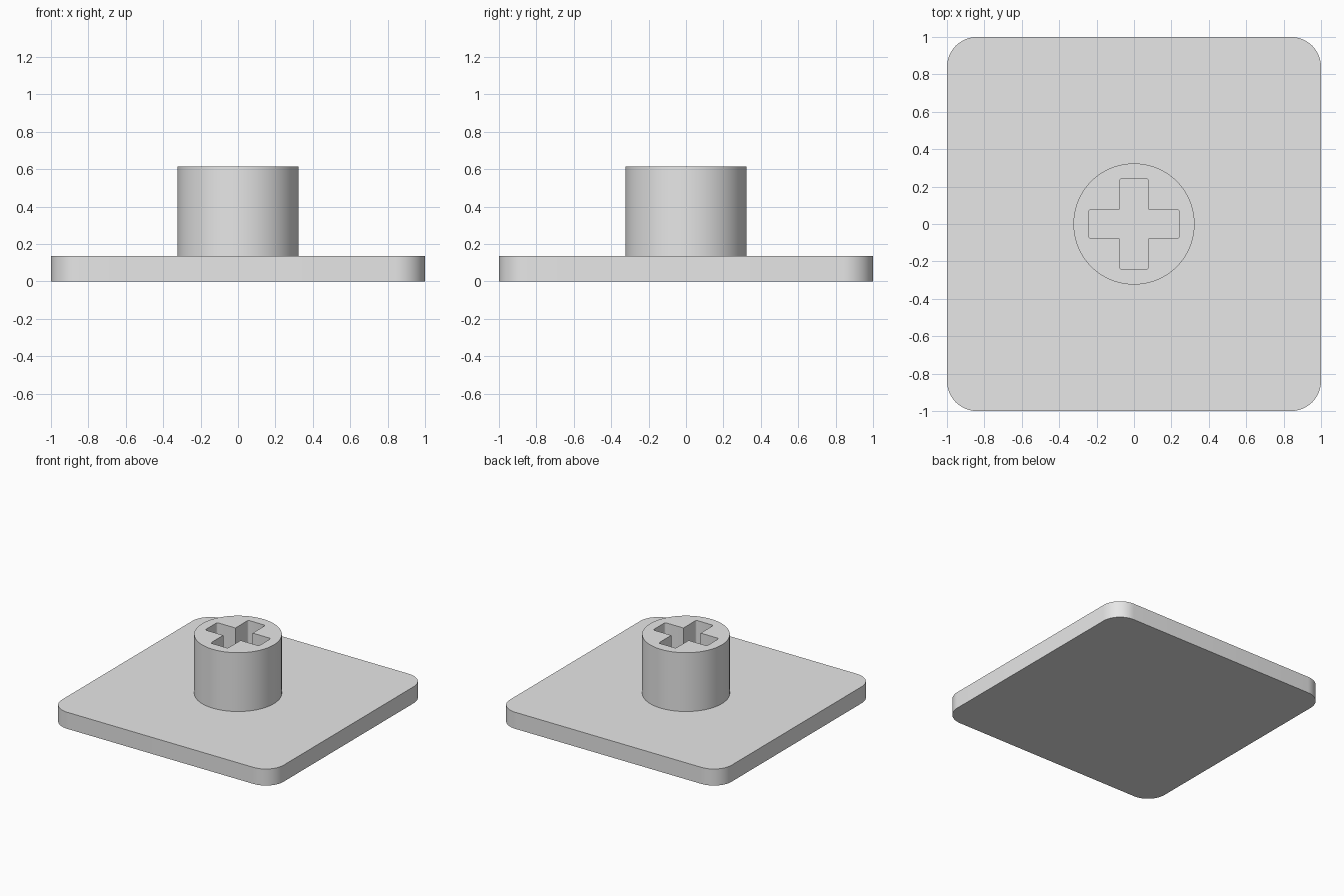
import bpy, bmesh, math
from mathutils import Vector

cube = bpy.data.objects.get("Cube")
if cube:
    bpy.data.objects.remove(cube, do_unlink=True)

PLATE_TOP = 0.135
POST_TOP = 0.615

grey = bpy.data.materials.new("plain_grey")
grey.use_nodes = True
grey.diffuse_color = (0.8, 0.8, 0.8, 1)
grey.node_tree.nodes["Principled BSDF"].inputs["Base Color"].default_value = grey.diffuse_color


def rounded(corners, radius, steps, keep_sharp=()):
    """Outline of right-angled corners, each replaced by an arc."""
    points = []
    for i, corner in enumerate(corners):
        if i in keep_sharp:
            points.append(Vector(corner))
            continue
        p = Vector(corner)
        u = (Vector(corners[i - 1]) - p).normalized()
        v = (Vector(corners[(i + 1) % len(corners)]) - p).normalized()
        centre = p + radius * (u + v)
        for k in range(steps + 1):
            a = math.pi / 2 * k / steps
            points.append(centre - radius * (v * math.cos(a) + u * math.sin(a)))
    return points


def prism(name, outlines, z0, z1):
    """Upright solid from an outer outline and any hole outlines."""
    bm = bmesh.new()
    rims = {z0: [], z1: []}
    for outline in outlines:
        rings = {z: [bm.verts.new((p.x, p.y, z)) for p in outline] for z in (z0, z1)}
        low, high = rings[z0], rings[z1]
        for i in range(len(low)):
            bm.faces.new((low[i - 1], low[i], high[i], high[i - 1]))
            for z, ring in rings.items():
                rims[z].append(bm.edges.get((ring[i - 1], ring[i])))
    for edges in rims.values():
        bmesh.ops.triangle_fill(bm, edges=edges, use_beauty=True, normal=(0, 0, 1))
    bmesh.ops.recalc_face_normals(bm, faces=bm.faces[:])
    mesh = bpy.data.meshes.new(name)
    bm.to_mesh(mesh)
    bm.free()
    mesh.materials.append(grey)
    mesh.shade_smooth()
    mesh.set_sharp_from_angle(angle=math.radians(30))
    obj = bpy.data.objects.new(name, mesh)
    bpy.context.collection.objects.link(obj)
    return obj


# Square base plate with rounded corners
square = [(-1, -1), (1, -1), (1, 1), (-1, 1)]
prism("base_plate", [rounded(square, 0.16, 12)], 0, PLATE_TOP)

# Round post with a cross-shaped socket down to the plate
circle = [Vector((math.cos(a), math.sin(a))) * 0.324
          for a in (math.tau * i / 96 for i in range(96))]
arm, half = 0.243, 0.078
cross = []
for turn in range(4):
    for x, y in ((arm, -half), (arm, half), (half, half)):
        for _ in range(turn):
            x, y = -y, x
        cross.append((x, y))
socket = rounded(cross, 0.014, 4, keep_sharp=range(2, 12, 3))
prism("socket_post", [circle, socket], PLATE_TOP, POST_TOP)
